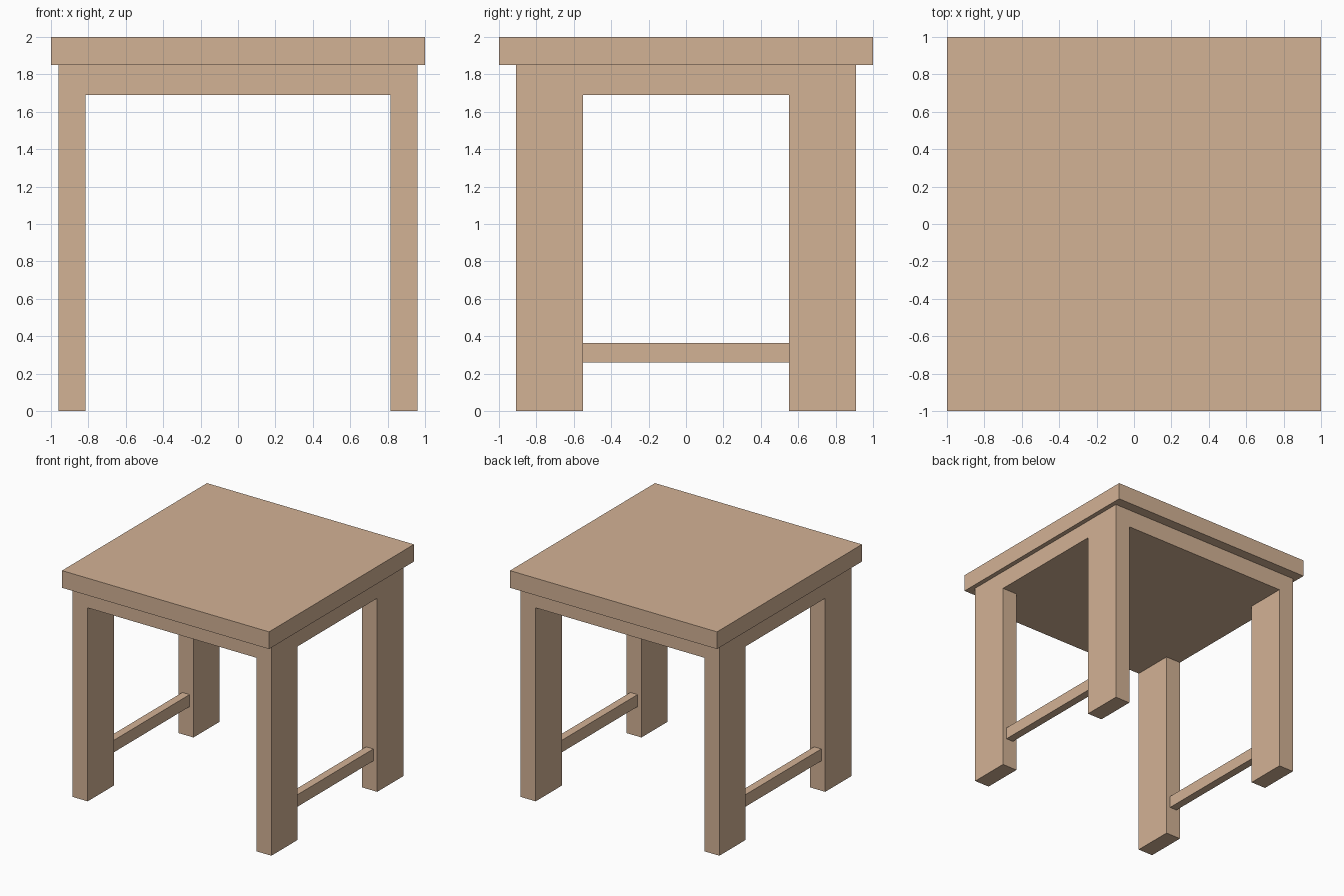
import bpy, bmesh
from mathutils import Matrix, Vector

if "Cube" in bpy.data.objects:
    bpy.data.objects.remove(bpy.data.objects["Cube"])

wood = bpy.data.materials.new("wood")
wood.diffuse_color = (0.65, 0.445, 0.30, 1)
wood.use_nodes = True
wood.node_tree.nodes["Principled BSDF"].inputs["Base Color"].default_value = wood.diffuse_color


def box_mesh(lo, hi):
    lo, hi = Vector(lo), Vector(hi)
    bm = bmesh.new()
    bmesh.ops.create_cube(bm, size=1, matrix=Matrix.Translation((lo + hi) / 2)
                          @ Matrix.Diagonal((*(hi - lo), 1)))
    return bm


def add_object(name, bm):
    bmesh.ops.recalc_face_normals(bm, faces=bm.faces)
    mesh = bpy.data.meshes.new(name)
    bm.to_mesh(mesh)
    bm.free()
    mesh.materials.append(wood)
    obj = bpy.data.objects.new(name, mesh)
    bpy.context.collection.objects.link(obj)
    return obj


# table top
add_object("table_top", box_mesh((-1, -1, 1.85), (1, 1, 2)))

# apron block, cut at the inner leg edges, with legs extruded from its corners
inner_x, inner_y = 0.815, 0.55
bm = box_mesh((-0.96, -0.91, 1.69), (0.96, 0.91, 1.85))
for axis, d in (((1, 0, 0), inner_x), ((0, 1, 0), inner_y)):
    for s in (-1, 1):
        bmesh.ops.bisect_plane(bm, geom=bm.verts[:] + bm.edges[:] + bm.faces[:],
                               plane_co=Vector(axis) * d * s, plane_no=axis)
bm.normal_update()
corners = [f for f in bm.faces if f.normal.z < -0.9
           and abs(f.calc_center_median().x) > inner_x
           and abs(f.calc_center_median().y) > inner_y]
for face in corners:
    foot = bmesh.ops.extrude_discrete_faces(bm, faces=[face])["faces"][0]
    for v in foot.verts:
        v.co.z = 0
add_object("apron_and_legs", bm)

# side stretchers between front and back legs
for side, x in (("left", -0.8875), ("right", 0.8875)):
    add_object(side + "_stretcher",
               box_mesh((x - 0.035, -inner_y, 0.26), (x + 0.035, inner_y, 0.365)))
